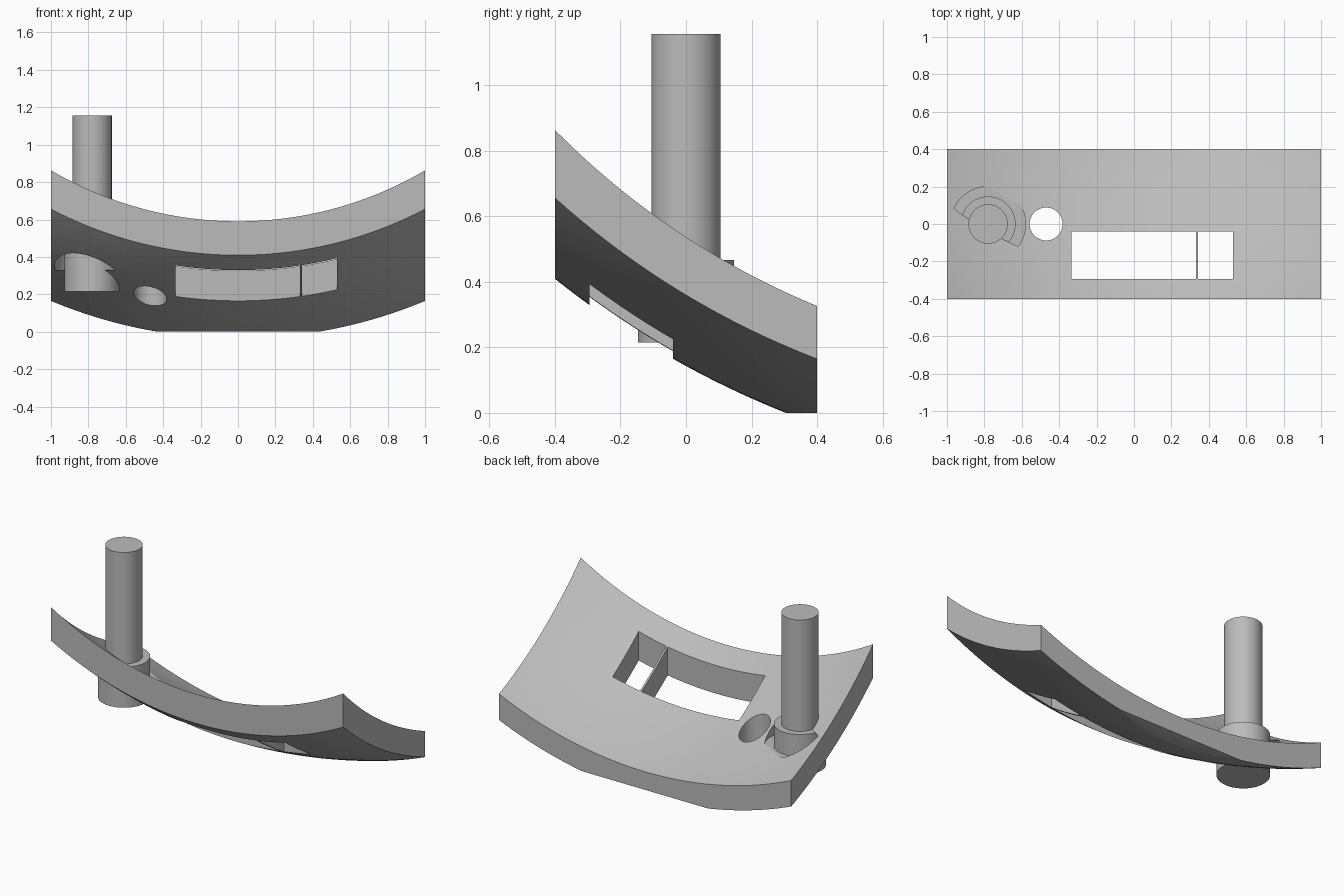
import bpy, bmesh, math

if "Cube" in bpy.data.objects:
    bpy.data.objects.remove(bpy.data.objects["Cube"])

CENTRE_Y, CENTRE_Z = 1.32, 2.56       # shared centre of both curved skins
R_IN, R_OUT = 2.615, 2.754
PIN = (-0.78, 0.0)

grey = bpy.data.materials.new("light grey")
grey.diffuse_color = (0.5, 0.5, 0.5, 1)
grey.use_nodes = True
grey.node_tree.nodes["Principled BSDF"].inputs["Base Color"].default_value = grey.diffuse_color


def add_object(name, bm):
    bmesh.ops.recalc_face_normals(bm, faces=bm.faces[:])
    mesh = bpy.data.meshes.new(name)
    bm.to_mesh(mesh)
    bm.free()
    ob = bpy.data.objects.new(name, mesh)
    bpy.context.collection.objects.link(ob)
    mesh.materials.append(grey)
    return ob


def box(name, x0, x1, y0, y1, z0, z1):
    bm = bmesh.new()
    bmesh.ops.create_cube(bm, size=1)
    for v in bm.verts:
        v.co = (x0 + (v.co.x + 0.5) * (x1 - x0),
                y0 + (v.co.y + 0.5) * (y1 - y0),
                z0 + (v.co.z + 0.5) * (z1 - z0))
    return add_object(name, bm)


def lathe(name, x, y, profile, sides=64):
    """Stack of (radius, z) rings closed at both ends."""
    bm = bmesh.new()
    rings = [[bm.verts.new((x + r * math.cos(2 * math.pi * i / sides),
                            y + r * math.sin(2 * math.pi * i / sides), z))
              for i in range(sides)] for r, z in profile]
    for a, b in zip(rings, rings[1:]):
        for i in range(sides):
            j = (i + 1) % sides
            bm.faces.new((a[i], a[j], b[j], b[i]))
    bm.faces.new(rings[0][::-1])
    bm.faces.new(rings[-1])
    return add_object(name, bm)


def skin_z(x, y, r):
    return CENTRE_Z - math.sqrt(r * r - x * x - (y - CENTRE_Y) ** 2)


def smooth(ob):
    bpy.ops.object.select_all(action='DESELECT')
    ob.select_set(True)
    bpy.context.view_layer.objects.active = ob
    bpy.ops.object.shade_smooth_by_angle(angle=math.radians(30))


# Spherical plate: upper and lower skins joined by vertical sides
NX, NY = 48, 20
bm = bmesh.new()
skins = []
for r in (R_IN, R_OUT):
    skins.append([[bm.verts.new((x, y, skin_z(x, y, r)))
                   for x in (-1 + 2 * i / NX for i in range(NX + 1))]
                  for y in (-0.4 + 0.8 * j / NY for j in range(NY + 1))])
for s in skins:
    for j in range(NY):
        for i in range(NX):
            bm.faces.new((s[j][i], s[j][i + 1], s[j + 1][i + 1], s[j + 1][i]))
top, low = skins
for j in (0, NY):
    for i in range(NX):
        bm.faces.new((top[j][i], top[j][i + 1], low[j][i + 1], low[j][i]))
for i in (0, NX):
    for j in range(NY):
        bm.faces.new((top[j][i], top[j + 1][i], low[j + 1][i], low[j][i]))
plate = add_object("curved_plate", bm)

# Cuts: flat base, two windows, round hole, flat clearance pocket by the pin
cutters = [
    box("base_cutter", -2, 2, -1, 1, -1, 0),
    box("wide_window_cutter", -0.335, 0.332, -0.295, -0.04, -0.5, 1.5),
    box("small_window_cutter", 0.343, 0.53, -0.295, -0.04, -0.5, 1.5),
    lathe("hole_cutter", -0.47, 0, [(0.088, -0.5), (0.088, 1.5)]),
    lathe("pocket_cutter", *PIN, [(0.2, 0.33), (0.2, 0.467)]),
]
for c in cutters:
    mod = plate.modifiers.new(c.name, 'BOOLEAN')
    mod.operation = 'DIFFERENCE'
    mod.solver = 'EXACT'
    mod.object = c
bpy.context.view_layer.update()
cut = bpy.data.meshes.new_from_object(
    plate.evaluated_get(bpy.context.evaluated_depsgraph_get()))
plate.modifiers.clear()
plate.data = cut
for c in cutters:
    bpy.data.objects.remove(c)
smooth(plate)

# Stepped pin: wide collar below, slim shaft above
pin = lathe("stepped_pin", *PIN,
            [(0.147, 0.215), (0.147, 0.466), (0.105, 0.466), (0.105, 1.155)])
smooth(pin)
